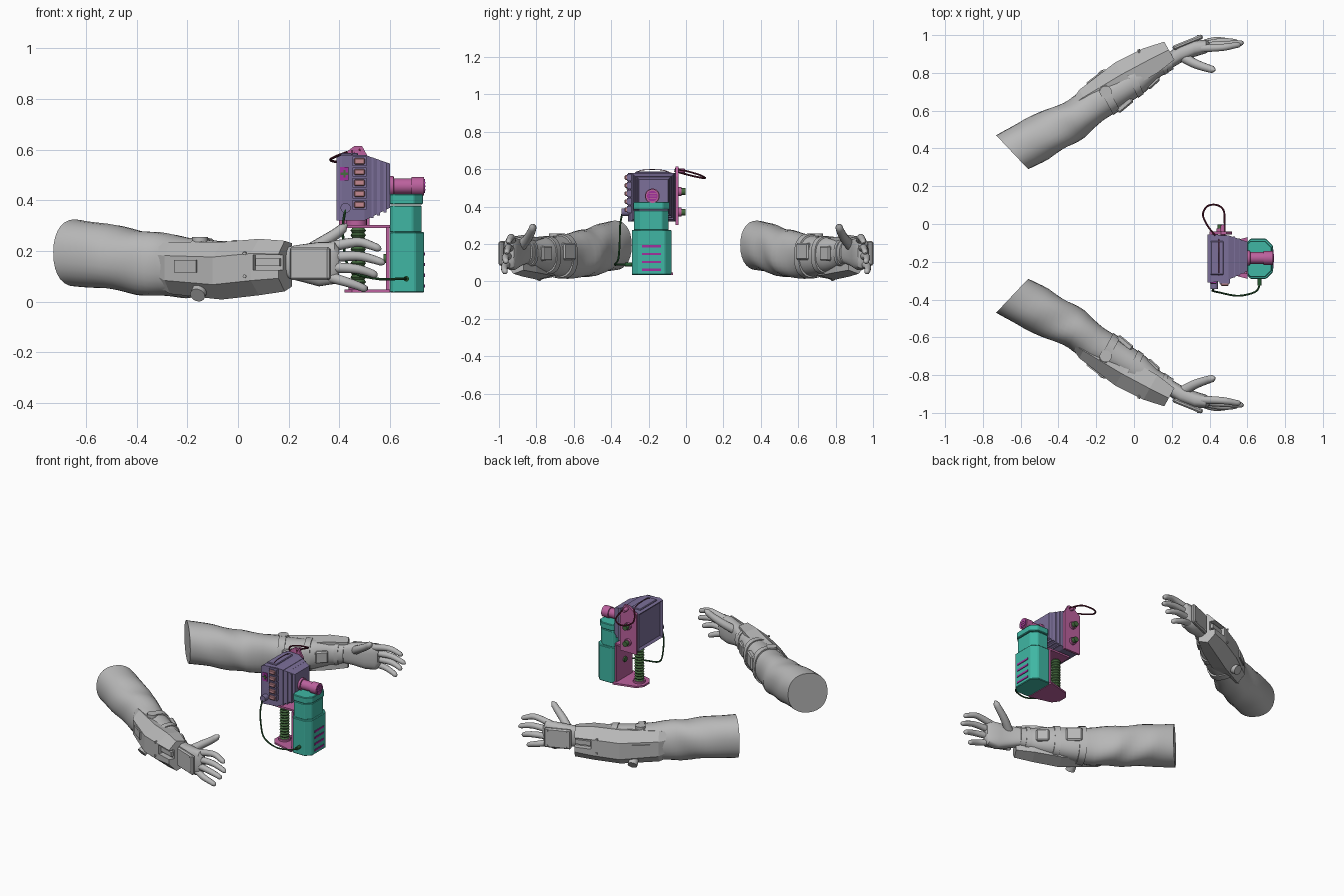
import bpy, bmesh, math
from mathutils import Vector, Matrix

cube = bpy.data.objects.get("Cube")
if cube:
    bpy.data.objects.remove(cube, do_unlink=True)


def material(name, r, g, b):
    m = bpy.data.materials.new(name)
    m.use_nodes = True
    m.diffuse_color = (r, g, b, 1)
    m.node_tree.nodes["Principled BSDF"].inputs["Base Color"].default_value = (r, g, b, 1)
    return m


grey = material("sleeve grey", .48, .48, .48)
teal = material("teal", .05, .47, .37)
violet = material("dusty violet", .2, .16, .32)
pink = material("pink", .5, .12, .34)
magenta = material("magenta", .36, .03, .34)
salmon = material("salmon", .55, .25, .28)
green = material("moss green", .06, .15, .05)
cable_green = material("cable green", .02, .1, .03)
dark_red = material("dark red", .1, .01, .03)


def finish(name, bm, mat, smooth=False, mirror=False, bevel=0):
    bmesh.ops.recalc_face_normals(bm, faces=bm.faces)
    mesh = bpy.data.meshes.new(name)
    bm.to_mesh(mesh)
    bm.free()
    mesh.materials.append(mat)
    ob = bpy.data.objects.new(name, mesh)
    bpy.context.collection.objects.link(ob)
    if smooth:
        bpy.ops.object.select_all(action='DESELECT')
        bpy.context.view_layer.objects.active = ob
        ob.select_set(True)
        bpy.ops.object.shade_smooth_by_angle(angle=math.radians(40))
    if bevel:
        mod = ob.modifiers.new("bevel", 'BEVEL')
        mod.width, mod.segments = bevel, 1
    if mirror:
        mod = ob.modifiers.new("mirror", 'MIRROR')
        mod.use_axis = (False, True, False)
    return ob


def loft(name, rings, mat, **kw):
    bm = bmesh.new()
    loops = [[bm.verts.new(p) for p in ring] for ring in rings]
    n = len(loops[0])
    for a, b in zip(loops, loops[1:]):
        for i in range(n):
            j = (i + 1) % n
            bm.faces.new((a[i], a[j], b[j], b[i]))
    bm.faces.new(loops[0])
    bm.faces.new(loops[-1])
    return finish(name, bm, mat, **kw)


def box(name, centre, size, mat, yaw=0, **kw):
    bm = bmesh.new()
    turn = Matrix.Rotation(math.radians(yaw), 4, 'Z')
    bmesh.ops.create_cube(bm, size=1, matrix=Matrix.Translation(centre) @ turn @ Matrix.Diagonal((*size, 1)))
    return finish(name, bm, mat, **kw)


def tube(name, points, radii, mat, sides=12, smooth=True, **kw):
    pts = [Vector(p) for p in points]
    rings, side, last = [], None, None
    for i, p in enumerate(pts):
        t = (pts[min(i + 1, len(pts) - 1)] - pts[max(i - 1, 0)]).normalized()
        side = t.orthogonal().normalized() if side is None else last.rotation_difference(t) @ side
        last, up = t, t.cross(side)
        r = radii[i] if isinstance(radii, (list, tuple)) else radii
        angles = [math.tau * k / sides for k in range(sides)]
        rings.append([p + r * (side * math.cos(a) + up * math.sin(a)) for a in angles])
    return loft(name, rings, mat, smooth=smooth, **kw)


def curve_path(points, steps=8):
    pts = [Vector(p) for p in points]
    pts = [pts[0]] + pts + [pts[-1]]
    out = []
    for a, b, c, d in zip(pts, pts[1:], pts[2:], pts[3:]):
        for k in range(steps):
            t = k / steps
            out.append(.5 * (2 * b + (c - a) * t + (2*a - 5*b + 4*c - d) * t**2 + (3*b - a - 3*c + d) * t**3))
    return out + [pts[-1]]


def prism(name, outline, low, high, mat, axis='z', **kw):
    place = (lambda a, b, h: (a, b, h)) if axis == 'z' else (lambda a, b, h: (a, h, b))
    return loft(name, [[place(a, b, h) for a, b in outline] for h in (low, high)], mat, **kw)


def oval(station, grow=0, square=1, fold=0, phase=0, n=28):
    ox, oy, ix, iy, zb, zt = station
    mid = Vector(((ox + ix) / 2, (oy + iy) / 2, (zb + zt) / 2))
    u, w = Vector((ix - ox, iy - oy, 0)) / 2, Vector((0, 0, (zt - zb) / 2))
    ring = []
    for k in range(n):
        a = math.tau * k / n
        c, s = (math.copysign(abs(v) ** square, v) for v in (math.cos(a), math.sin(a)))
        scale = 1 + grow + fold * math.sin(3 * a + phase)
        ring.append(mid + (u * c + w * s) * scale)
    return ring


# Arm: each station is outer xy, inner xy, bottom and top
arm = [(-.73, -.47, -.56, -.29, .06, .325), (-.58, -.555, -.45, -.345, .05, .305),
       (-.45, -.61, -.35, -.41, .03, .285), (-.35, -.655, -.26, -.46, .02, .27),
       (-.25, -.72, -.16, -.55, .015, .255), (-.12, -.78, -.04, -.63, .03, .24),
       (0, -.84, .06, -.7, .05, .235), (.1, -.89, .14, -.78, .075, .225),
       (.18, -.9, .21, -.82, .095, .215)]


def station(t):
    i = min(int(t), len(arm) - 2)
    return [a + (b - a) * (t - i) for a, b in zip(arm[i], arm[i + 1])]


rings = []
for k in range(33):
    t = k / 4
    fold = .035 * math.sin(math.pi * t / 5) if t < 5 else 0
    rings.append(oval(station(t), 0, .9, fold, 3 * t))
loft("sleeved_arm", rings, grey, smooth=True, mirror=True)

# Straps and inner pads around the forearm
for name, t in (("elbow_strap", 4.4), ("forearm_strap", 5.6), ("wrist_strap", 7.3)):
    loft(name, [oval(station(t + d), .06, .8) for d in (0, .3)], grey, smooth=True, mirror=True)
box("forearm_pad", (-.05, -.63, .16), (.1, .035, .09), grey, -40, mirror=True, bevel=.008)
box("wrist_pad", (.1, -.75, .15), (.08, .035, .08), grey, -42, mirror=True, bevel=.008)

# Faceted forearm guard with a notch at the wrist end
section = [(1, .95), (.45, 1), (0, .74), (0, .26), (.45, 0), (1, .1)]
guard = [(-.33, -.65, .04, .06, .23), (-.29, -.71, .1, .03, .235), (-.1, -.855, .16, .008, .235),
         (.05, -.93, .15, .025, .248), (.16, -.965, .11, .04, .24)]
rings = [[(x + .49 * d * f, y + .87 * d * f, zb + (zt - zb) * h) for f, h in section]
         for x, y, d, zb, zt in guard]
forearm_guard = loft("forearm_guard", rings, grey)
cutter = box("notch_cutter", (.13, -.955, .155), (.15, .07, .06), grey, -18)
cutter.hide_render = True
cutter.hide_set(True)
cut = forearm_guard.modifiers.new("notch", 'BOOLEAN')
cut.operation, cut.object = 'DIFFERENCE', cutter
mod = forearm_guard.modifiers.new("mirror", 'MIRROR')
mod.use_axis = (False, True, False)
box("guard_panel", (-.205, -.775, .14), (.11, .014, .05), grey, -37, mirror=True)
box("notch_latch", (.12, -.925, .155), (.1, .02, .03), grey, -18, mirror=True)
tube("upper_boss", [(-.15, -.7, .18), (-.15, -.7, .255)], .032, grey, 20, mirror=True)
tube("lower_boss", [(-.14, -.74, .07), (-.16, -.8, .025)], .03, grey, 20, mirror=True)
for z in (.1, .19):
    tube("guard_rivet", [(.03, -.9, z), (.025, -.925, z)], .007, grey, 8, mirror=True)

# Hand: palm, back plate, fingers and thumb
palm = [(.17, -.9, .2, -.825, .095, .215), (.24, -.945, .25, -.855, .08, .225),
        (.32, -.975, .32, -.885, .06, .235), (.38, -.975, .385, -.905, .07, .235),
        (.4, -.96, .4, -.92, .1, .21)]
loft("palm", [oval(s, 0, .75) for s in palm], grey, smooth=True, mirror=True)
box("hand_plate", (.285, -.962, .15), (.17, .025, .13), grey, -22, mirror=True, bevel=.008)
for x, y in ((.23, -.95), (.34, -.997)):
    for z in (.1, .2):
        tube("plate_rivet", [(x, y + .02, z), (x, y - .003, z)], .006, grey, 8, mirror=True)
fingers = {"index_finger": [(.36, -.93, .215), (.47, -.935, .235), (.53, -.945, .22), (.565, -.95, .205)],
           "middle_finger": [(.36, -.94, .175), (.47, -.95, .18), (.54, -.955, .165), (.58, -.96, .15)],
           "ring_finger": [(.36, -.945, .135), (.46, -.965, .13), (.52, -.965, .115), (.55, -.96, .1)],
           "little_finger": [(.35, -.945, .1), (.42, -.97, .08), (.48, -.97, .06), (.51, -.965, .045)],
           "thumb": [(.25, -.89, .18), (.32, -.85, .225), (.39, -.825, .27), (.43, -.815, .305)]}
for name, joints in fingers.items():
    path = curve_path(joints, 4)
    width = 1.3 if name == "thumb" else 1
    radii = [width * (.022 - .009 * k / len(path)) for k in range(len(path))]
    radii[-2:] = [.011, .004]
    tube(name, path, radii, grey, mirror=True)

# Device housing, with a recessed panel on its flat end
rings = [[(x, a, c), (x, b, c), (x, b, d), (x, a, d)] for x, a, b, c, d in
         ((.39, -.31, -.055, .32, .57), (.41, -.31, -.055, .32, .58),
          (.5, -.295, -.06, .32, .58), (.6, -.25, -.095, .37, .545))]
housing = loft("housing", rings, violet)
bm = bmesh.new()
bm.from_mesh(housing.data)
end = [f for f in bm.faces if f.normal.x < -.95]
bmesh.ops.inset_region(bm, faces=end, thickness=.02, depth=-.012)
bm.to_mesh(housing.data)
bm.free()
for x in (.53, .555, .58):
    k = (x - .5) / .1
    box("housing_rib", (x, -.175, .45 - k * .0), (.012, .24 - k * .08, .265 - k * .085), violet)
box("top_rib", (.44, -.18, .581), (.07, .18, .012), violet, bevel=.004)

# Front buttons, indicator and dial
for i in range(5):
    box("button_frame", (.48, -.303, .555 - i * .043), (.055, .025, .037), violet)
    box("button", (.48, -.315, .555 - i * .043), (.042, .025, .025), salmon, bevel=.004)
box("indicator", (.42, -.311, .505), (.033, .006, .055), magenta)
for size in ((.03, .008, .008), (.008, .008, .03)):
    box("indicator_cross", (.42, -.313, .505), size, green)
tube("dial", [(.425, -.3, .37), (.425, -.345, .37)], .02, violet, 16)

# Rear plate with knobs and loop of wire
prism("rear_plate", [(.4, .3), (.52, .3), (.52, .56), (.49, .615), (.46, .615), (.4, .57)],
      -.055, -.04, pink, axis='y')
for z in (.37, .48):
    tube("knob_flange", [(.46, -.05, z), (.46, -.025, z)], .024, pink, 16)
    tube("knob", [(.46, -.03, z), (.46, -.002, z)], .018, green, 10)
tube("wire_post", [(.47, -.06, .595), (.47, -.005, .59)], .012, pink)
loop = [(.43, -.06, .59), (.39, -.01, .575), (.365, .05, .56), (.39, .095, .552),
        (.44, .1, .555), (.475, .07, .57), (.48, 0, .59), (.48, -.06, .6)]
tube("wire_loop", curve_path(loop), .005, dark_red, 8)
arc = [(.45, -.28, .575), (.45, -.23, .595), (.45, -.13, .595), (.45, -.07, .575)]
tube("top_wire", curve_path(arc), .002, dark_red, 6)

# Bracket and ribbed column
box("bracket_top", (.515, -.175, .297), (.17, .15, .012), pink)
box("bracket_back", (.592, -.18, .165), (.014, .17, .26), pink)
prism("bracket_foot", [(.6, -.07), (.6, -.29), (.45, -.25), (.42, -.21), (.42, -.15), (.45, -.11)],
      .035, .047, pink)
tube("column_mount", [(.468, -.18, .295), (.468, -.18, .325)], .042, pink, 16)
tube("column_base", [(.475, -.18, .045), (.475, -.18, .06)], .038, pink, 16)
count = 26
tube("ribbed_column", [(.475, -.18, .05 + .24 * k / count) for k in range(count + 1)],
     [.024 + .007 * (k % 2) for k in range(count + 1)], green, 14, smooth=False)
tube("bracket_bolt", [(.575, -.18, .17), (.59, -.18, .17)], .018, green, 10)


# Canister stack with chamfered sides
def canister(name, x, near, far, low, high, c=.035):
    prism(name, [(.6, near + c / 2), (.615, near), (x - c, near), (x, near + c),
                 (x, far - c), (x - c, far), (.615, far), (.6, far - c / 2)], low, high, teal, bevel=.004)


canister("canister_body", .735, -.29, -.078, .035, .275)
canister("canister_neck", .725, -.277, -.093, .272, .38)
canister("canister_cap", .73, -.281, -.089, .383, .425)
for i in range(4):
    box("vent", (.735, -.185, .062 + i * .042), (.008, .1, .012), magenta)

# Nozzle with a slotted end
tube("nozzle", [(x, -.18, .456) for x in (.595, .615, .616, .685, .686, .735)],
     [.04, .04, .031, .031, .037, .037], pink, 20)
tube("nozzle_face", [(.734, -.18, .456), (.738, -.18, .456)], .028, magenta, 20)
for i in range(-1, 2):
    box("nozzle_slat", (.738, -.18, .456 + i * .014), (.004, .042, .006), pink)

# Cable between the dial and the canister
cable = [(.425, -.34, .365), (.415, -.352, .3), (.42, -.355, .2), (.45, -.362, .12),
         (.55, -.38, .09), (.64, -.36, .09), (.665, -.32, .09), (.665, -.28, .09)]
tube("cable", curve_path(cable), .005, cable_green, 8)
tube("cable_plug", [(.665, -.325, .09), (.665, -.28, .09)], .011, cable_green, 10)
